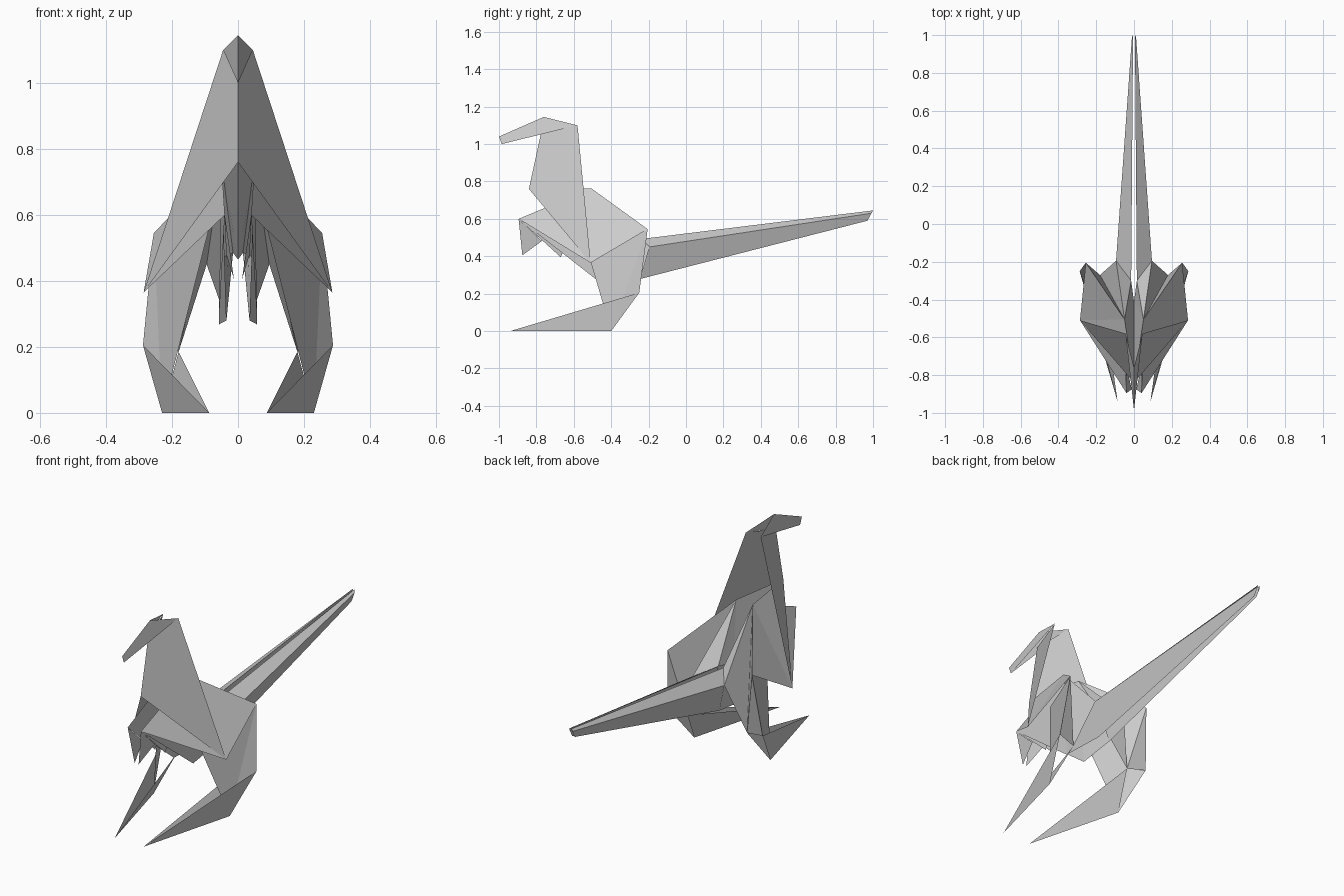
import bpy

if "Cube" in bpy.data.objects:
    bpy.data.objects.remove(bpy.data.objects["Cube"])

# Shared fold corners of the right half of the folded-paper animal
hip, knee = (.255, -.205, .545), (.288, -.25, .205)
heel, toe = (.23, -.40, 0), (.087, -.94, 0)
ankle, thigh_top = (.18, -.27, .185), (.08, -.575, .59)
ridge, shoulder = (.05, -.505, .762), (.286, -.51, .365)
arm_tip, belly = (.04, -.895, .60), (.058, -.47, .268)
crown, nape, throat = (0, -.76, 1.145), (.045, -.58, 1.10), (0, -.84, .76)
tail_side, tail_top, tail_low = (.095, -.195, .45), (.015, -.30, .485), (.035, -.24, .28)
valley = (0, -.41, .465)
tail_end = [(.011, .99, .63), (.005, 1.0, .645), (.007, .97, .59)]


def paper(name, *panels):
    """Flat panels, mirrored across x = 0."""
    verts, faces = [], []
    for panel in panels:
        for p in panel:
            if p not in verts:
                verts.append(p)
        faces.append([verts.index(p) for p in panel])
    mesh = bpy.data.meshes.new(name)
    mesh.from_pydata(verts, [], faces)
    mesh.update()
    obj = bpy.data.objects.new(name, mesh)
    bpy.context.collection.objects.link(obj)
    mirror = obj.modifiers.new("Mirror", 'MIRROR')
    mirror.merge_threshold = .0005
    return obj


# Head, folded over the crown, with a blunt snout
paper("head", (crown, nape, (0, -.985, 1.0), (0, -1.0, 1.04)))

# Neck, a tent open at the back
paper("neck", (nape, shoulder, throat, (0, -.775, 1.06)))

# Body flanks, back folds and the valley between the two ridges
paper("body",
      (ridge, shoulder, hip),
      (ridge, throat, shoulder),
      (ridge, hip, ankle),
      (ridge, ankle, tail_side),
      (ridge, tail_side, tail_top),
      (ridge, tail_top, valley),
      (ridge, valley, throat))

# Chest flaps that run forward into the arms
inner = (.03, -.67, .395)
paper("chest_flap",
      (arm_tip, shoulder, ridge),
      (arm_tip, ridge, belly),
      (arm_tip, ridge, inner),
      (ridge, tail_side, tail_low, belly))

# Hanging hands
paper("hand", (arm_tip, (.012, -.875, .405), (.036, -.77, .482)))

# Legs
paper("leg",
      (hip, thigh_top, heel),
      (hip, heel, knee),
      (hip, knee, ankle))

# Feet
paper("foot", (knee, toe, heel), (ankle, heel, toe))

# Tail, two slim folded halves with a slit between
side_end, top_end, low_end = tail_end
paper("tail",
      (tail_side, side_end, top_end, tail_top),
      (tail_side, tail_low, low_end, side_end),
      (tail_top, top_end, low_end, tail_low))
